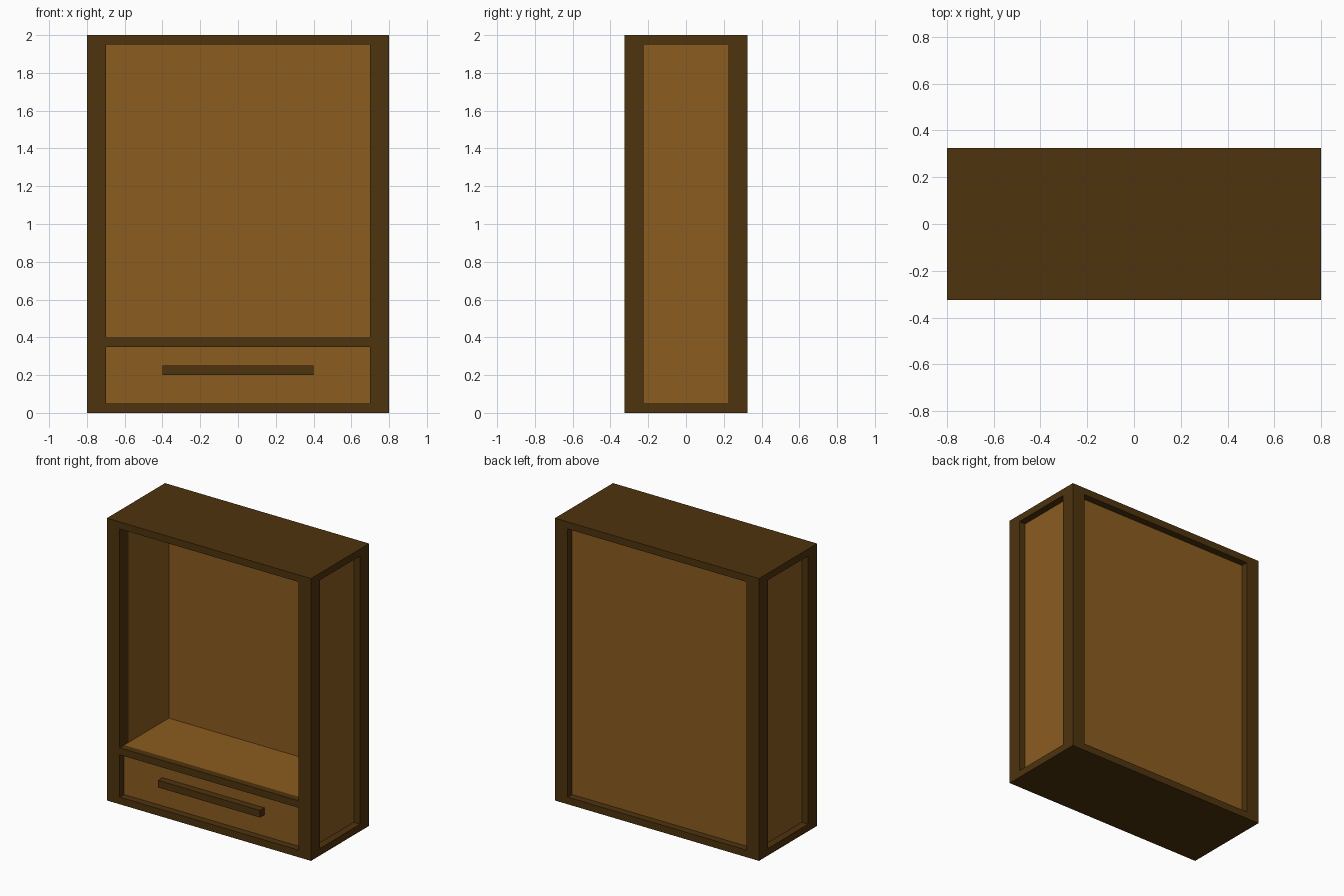
import bpy

cube = bpy.data.objects.get("Cube")
if cube:
    bpy.data.objects.remove(cube, do_unlink=True)


def make_material(name, colour):
    mat = bpy.data.materials.new(name)
    mat.use_nodes = True
    mat.diffuse_color = colour
    mat.node_tree.nodes["Principled BSDF"].inputs["Base Color"].default_value = colour
    return mat


dark_wood = make_material("dark wood", (0.076, 0.033, 0.0045, 1))
light_wood = make_material("light wood", (0.258, 0.107, 0.0144, 1))


def box(name, xs, ys, zs, mat):
    """Box spanning the given (low, high) pair on each axis."""
    spans = (xs, ys, zs)
    bpy.ops.mesh.primitive_cube_add(size=1, location=[(a + b) / 2 for a, b in spans])
    obj = bpy.context.object
    obj.name = name
    obj.scale = [b - a for a, b in spans]
    bpy.ops.object.transform_apply(location=False, rotation=False, scale=True)
    obj.data.materials.append(mat)
    return obj


# Overall half sizes, height and board sizes
W, D, H = 0.8, 0.325, 2.0
POST, BOARD = 0.1, 0.05
IX, IY = W - POST, D - POST
SHELF = 0.4

# Top and bottom slabs
box("top_slab", (-W, W), (-D, D), (H - BOARD, H), dark_wood)
box("bottom_slab", (-W, W), (-D, D), (0, BOARD), dark_wood)

# Corner posts and recessed side panels
for side, sx in (("left", 1), ("right", -1)):
    xs = sorted((sx * IX, sx * W))
    for end, sy in (("front", -1), ("back", 1)):
        ys = sorted((sy * IY, sy * D))
        box(f"{end}_{side}_post", xs, ys, (BOARD, H - BOARD), dark_wood)
    panel = sorted((sx * IX, sx * (W - BOARD)))
    box(f"{side}_side_panel", panel, (-IY, IY), (BOARD, H - BOARD), light_wood)

# Recessed back panel
box("back_panel", (-IX, IX), (IY, D - BOARD), (BOARD, H - BOARD), light_wood)

# Shelf with a dark front rail
box("shelf", (-IX, IX), (-D + BOARD, IY), (SHELF - BOARD, SHELF), light_wood)
box("shelf_rail", (-IX, IX), (-D, -D + BOARD), (SHELF - BOARD, SHELF), dark_wood)

# Drawer front and handle
box("drawer_front", (-IX, IX), (-D + BOARD, -IY), (BOARD, SHELF - BOARD), light_wood)
box("drawer_handle", (-0.4, 0.4), (-D, -D + BOARD), (0.2, 0.25), dark_wood)
